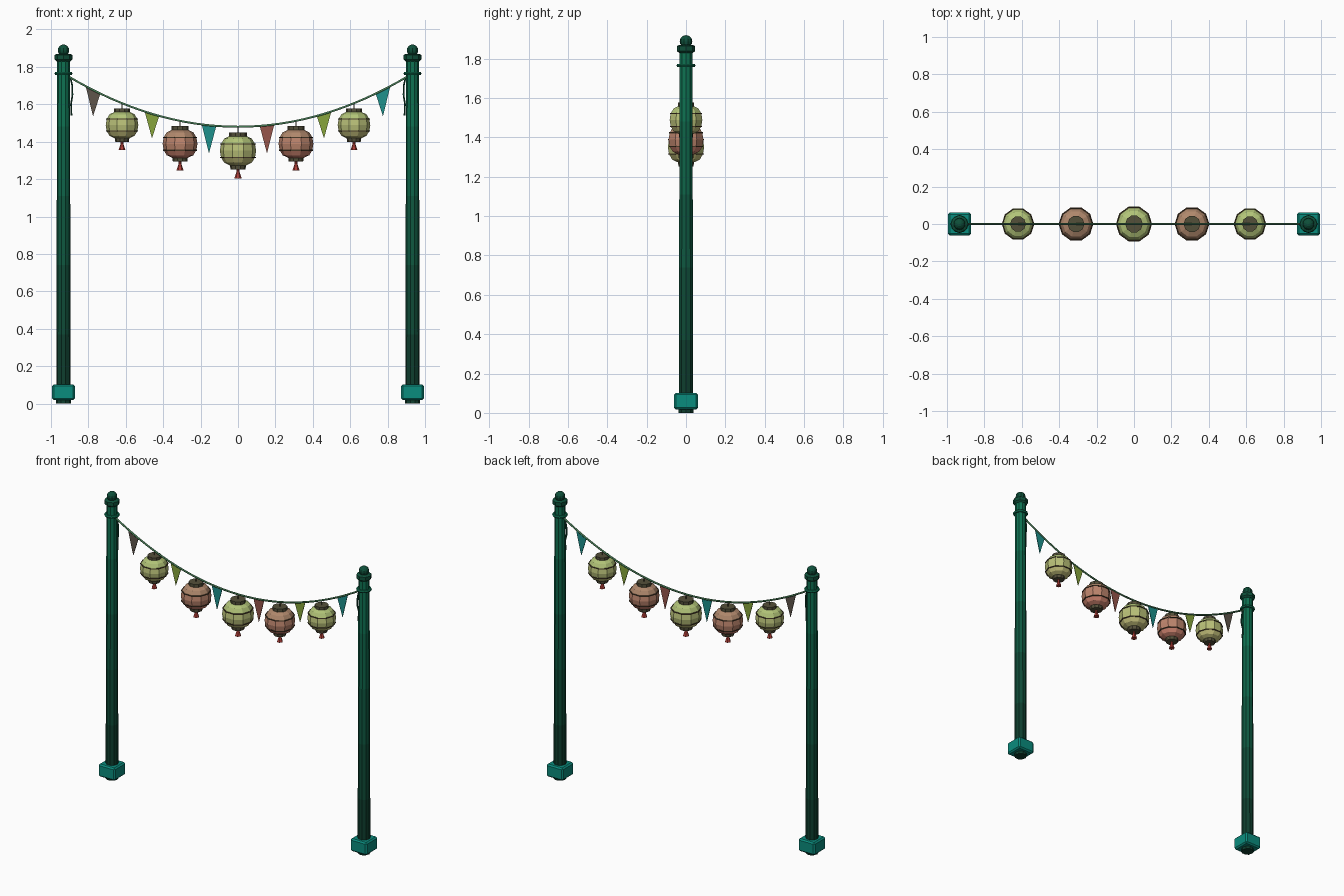
import bpy, bmesh, math
from mathutils import Vector

if "Cube" in bpy.data.objects:
    bpy.data.objects.remove(bpy.data.objects["Cube"])


def mat(name, r, g, b):
    lin = [((c / 255 + 0.055) / 1.055) ** 2.4 for c in (r, g, b)]
    m = bpy.data.materials.new(name)
    m.diffuse_color = (*lin, 1)
    m.use_nodes = True
    m.node_tree.nodes["Principled BSDF"].inputs["Base Color"].default_value = m.diffuse_color
    return m


POLE = [mat(f"pole_green_{i}", 14, 62 + 13 * i, 46 + 9 * i) for i in range(5)]
DARK = mat("finial_green", 14, 80, 58)
TEAL = mat("base_teal", 10, 140, 125)
ROPE = mat("rope_green", 70, 125, 85)
TAIL = mat("tail_green", 20, 75, 55)
CAP = mat("cap_brown", 84, 80, 58)
RIB = mat("rib_brown", 75, 60, 42)
RED = mat("tassel_red", 175, 62, 55)
GREEN = [mat(f"lantern_green_{i}", 178 + 7 * i, 196 - 4 * i, 120) for i in range(3)]
CORAL = [mat(f"lantern_coral_{i}", 176 + 12 * i, 136 - 4 * i, 108) for i in range(3)]
FLAGS = [mat("flag_brown", 95, 85, 75), mat("flag_lime", 135, 165, 60),
         mat("flag_teal", 30, 145, 140), mat("flag_red", 150, 85, 75)]


def finish(bm, name, mats):
    bmesh.ops.recalc_face_normals(bm, faces=bm.faces)
    me = bpy.data.meshes.new(name)
    bm.to_mesh(me)
    bm.free()
    for m in mats:
        me.materials.append(m)
    ob = bpy.data.objects.new(name, me)
    bpy.context.collection.objects.link(ob)
    return ob


def lathe(name, profile, mats, x, z=0, sides=10, s=1, bands=None):
    """Turn (radius, height) points around a vertical axis, capping both ends."""
    bm = bmesh.new()
    rings = [[bm.verts.new((x + s * r * math.cos(2 * math.pi * i / sides),
                            s * r * math.sin(2 * math.pi * i / sides), z + s * h))
              for i in range(sides)] for r, h in profile]
    for k, (a, b) in enumerate(zip(rings, rings[1:])):
        for i in range(sides):
            j = (i + 1) % sides
            f = bm.faces.new((a[i], a[j], b[j], b[i]))
            f.material_index = bands[k] if bands else 0
    bm.faces.new(rings[0])
    bm.faces.new(rings[-1])
    return finish(bm, name, mats)


def tube(name, pts, r, m):
    cu = bpy.data.curves.new(name, 'CURVE')
    cu.dimensions = '3D'
    cu.bevel_depth = r
    cu.bevel_resolution = 1
    cu.use_fill_caps = True
    sp = cu.splines.new('POLY')
    sp.points.add(len(pts) - 1)
    for p, c in zip(sp.points, pts):
        p.co = (*c, 1)
    cu.materials.append(m)
    ob = bpy.data.objects.new(name, cu)
    bpy.context.collection.objects.link(ob)


def sag(x):
    return 1.48 + 0.265 * (x / 0.9) ** 2


# Posts with plinth, collar, cap and ball
for side, sx in (("left", -1), ("right", 1)):
    x = 0.933 * sx
    n = 10
    lathe(f"{side}_pole", [(0.039 - 0.005 * k / n, 1.85 * k / n) for k in range(n + 1)],
          POLE, x, bands=[k // 2 for k in range(n)])
    bm = bmesh.new()
    bmesh.ops.create_cube(bm, size=1)
    for v in bm.verts:
        v.co = Vector((v.co.x * 0.122 + x, v.co.y * 0.122, v.co.z * 0.084 + 0.06))
    bmesh.ops.bevel(bm, geom=bm.edges[:], offset=0.009, segments=1, affect='EDGES')
    finish(bm, f"{side}_plinth", [TEAL])
    lathe(f"{side}_collar", [(0.033, 1.757), (0.044, 1.757), (0.048, 1.765),
                             (0.044, 1.773), (0.033, 1.773)], [POLE[4]], x, sides=12)
    lathe(f"{side}_cap", [(0.036, 1.83), (0.047, 1.84), (0.047, 1.864), (0.036, 1.87)],
          [DARK], x, sides=8)
    bm = bmesh.new()
    bmesh.ops.create_uvsphere(bm, u_segments=10, v_segments=8, radius=0.032)
    bmesh.ops.translate(bm, verts=bm.verts, vec=(x, 0, 1.888))
    finish(bm, f"{side}_ball", [DARK])
    # loose rope end beside the post
    tube(f"{side}_rope_tail", [(sx * a, b, c) for a, b, c in (
        (0.897, 0, 1.745), (0.886, 0, 1.70), (0.885, -0.004, 1.65),
        (0.893, 0.003, 1.60), (0.890, 0, 1.54))], 0.005, TAIL)

# Sagging main rope
tube("main_rope", [(0.91 * i / 16, 0, sag(0.91 * i / 16)) for i in range(-16, 17)],
     0.006, ROPE)

# Lanterns: x, centre height, scale, colour
BODY = [(0.045, -0.078), (0.074, -0.064), (0.091, -0.036), (0.097, 0),
        (0.091, 0.036), (0.074, 0.064), (0.045, 0.078)]
for i, (x, z, s, cols) in enumerate((
        (-0.62, 1.489, 0.9, GREEN), (-0.31, 1.389, 0.96, CORAL), (0, 1.352, 1, GREEN),
        (0.31, 1.389, 0.96, CORAL), (0.62, 1.489, 0.9, GREEN))):
    lathe(f"lantern_body_{i}", BODY, cols, x, z, s=s, bands=[2, 2, 1, 1, 0, 0])
    for h in (-0.036, 0.036):
        lathe(f"lantern_rib_{i}", [(0.088, h - 0.003), (0.095, h - 0.003),
                                   (0.095, h + 0.003), (0.088, h + 0.003)],
              [RIB], x, z, s=s)
    lathe(f"lantern_top_cap_{i}", [(0.047, 0.074), (0.047, 0.098)], [CAP], x, z, s=s)
    lathe(f"lantern_bottom_cap_{i}", [(0.04, -0.1), (0.044, -0.074)], [CAP], x, z, s=s)
    lathe(f"lantern_tassel_{i}", [(0.02, -0.148), (0.008, -0.112), (0.008, -0.098)],
          [RED], x, z, sides=6, s=s)
    tube(f"lantern_string_{i}", [(x, 0, z + 0.095 * s), (x, 0, sag(x))], 0.003, RIB)

# Pennants hanging between the lanterns
for i, (x, tip, c) in enumerate(((-0.775, 1.535, 0), (-0.46, 1.418, 1), (-0.155, 1.338, 2),
                                 (0.155, 1.338, 3), (0.46, 1.418, 1), (0.775, 1.535, 2))):
    bm = bmesh.new()
    tri = [(x - 0.039, sag(x - 0.039)), (x + 0.039, sag(x + 0.039)), (x, tip)]
    face = bm.faces.new([bm.verts.new((a, -0.002, b)) for a, b in tri])
    ext = bmesh.ops.extrude_face_region(bm, geom=[face], use_keep_orig=True)
    bmesh.ops.translate(bm, vec=(0, 0.004, 0),
                        verts=[e for e in ext["geom"] if isinstance(e, bmesh.types.BMVert)])
    finish(bm, f"pennant_{i}", [FLAGS[c]])
